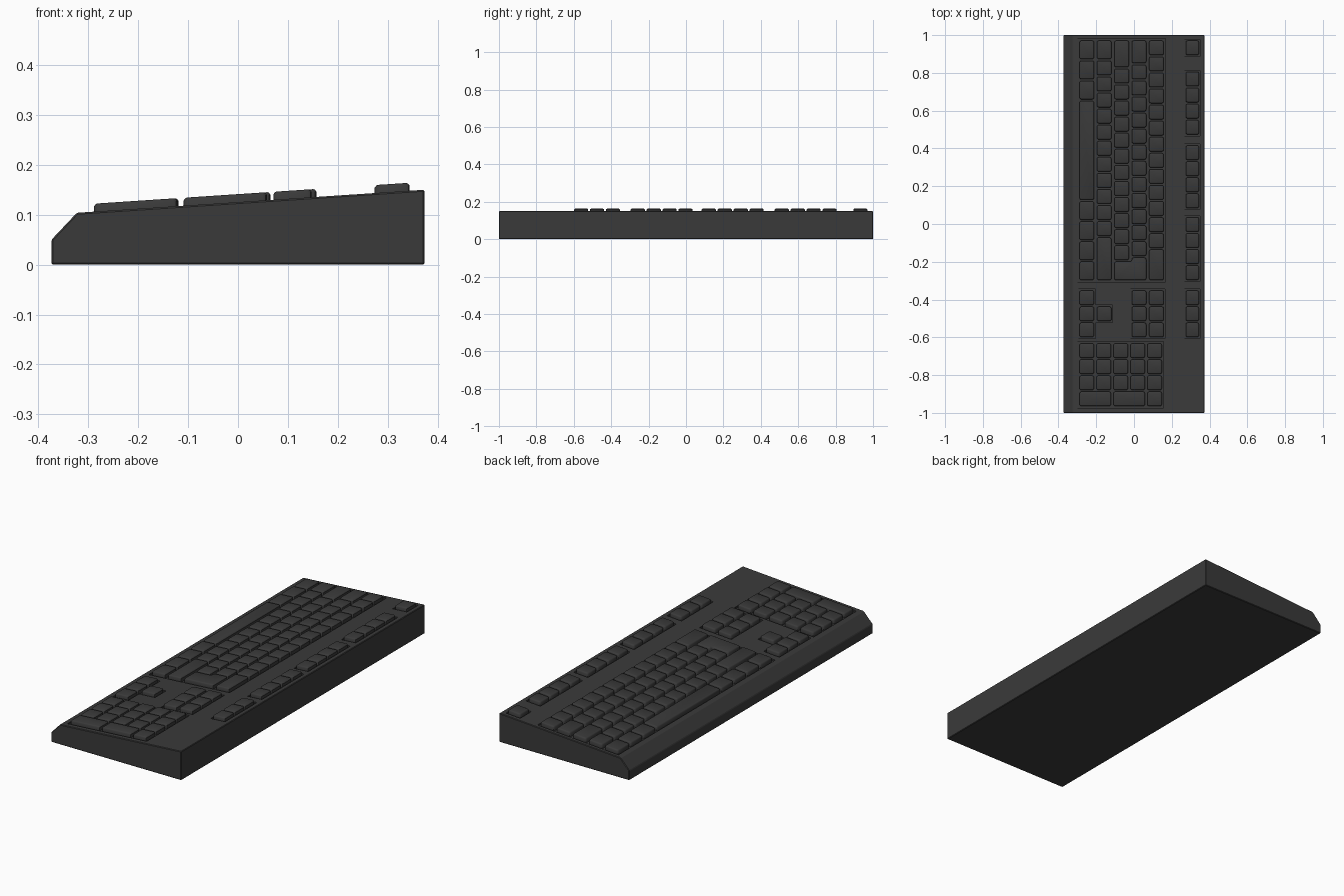
import bpy, bmesh
from math import radians
from mathutils import Vector

if "Cube" in bpy.data.objects:
    bpy.data.objects.remove(bpy.data.objects["Cube"], do_unlink=True)

plastic = bpy.data.materials.new("dark_grey_plastic")
plastic.use_nodes = True
COLOR = (0.042, 0.042, 0.042, 1)
plastic.diffuse_color = COLOR
bsdf = plastic.node_tree.nodes["Principled BSDF"]
bsdf.inputs["Base Color"].default_value = COLOR
bsdf.inputs["Roughness"].default_value = 0.6

U = 0.0851          # one key unit along the board
GAP = 0.009         # space between keys
ROW = 0.0922        # distance between key rows
ROW_A = -0.25       # centre of the row nearest the user
WELL = 0.008        # depth of the recess around the keys


def deck(x):
    """Height of the sloping top surface."""
    return 0.104 + (x + 0.323) * 0.0662


def make_object(name, bm):
    bmesh.ops.recalc_face_normals(bm, faces=bm.faces)
    mesh = bpy.data.meshes.new(name)
    bm.to_mesh(mesh)
    bm.free()
    mesh.materials.append(plastic)
    ob = bpy.data.objects.new(name, mesh)
    bpy.context.collection.objects.link(ob)
    return ob


def activate(ob):
    bpy.ops.object.select_all(action="DESELECT")
    ob.select_set(True)
    bpy.context.view_layer.objects.active = ob


def rect(x0, x1, y0, y1):
    return [(x0, y0), (x1, y0), (x1, y1), (x0, y1)]


def prism(bm, outline, z0, z1):
    """Extrude an outline upwards and return the top face."""
    base = bm.faces.new([bm.verts.new((x, y, z0)) for x, y in outline])
    base.normal_update()
    if base.normal.z < 0:
        base.normal_flip()
    top = bmesh.ops.extrude_discrete_faces(bm, faces=[base])["faces"][0]
    bmesh.ops.translate(bm, verts=top.verts, vec=(0, 0, z1 - z0))
    return top


def lay_on_deck(bm):
    for v in bm.verts:
        v.co.z += deck(v.co.x)


def rounded(outline, r=0.009):
    pts = [Vector(p) for p in outline]
    result = []
    for i, p in enumerate(pts):
        a = (pts[i - 1] - p).normalized() * r
        b = (pts[(i + 1) % len(pts)] - p).normalized() * r
        result += [p + a, p + (a + b) * 0.29, p + b]
    return result


def add_key(bm, outline):
    """One keycap with rounded corners and a softened top rim."""
    top = prism(bm, rounded(outline), -WELL, 0.0105)
    for rise in (0.004, 0.0015):
        bm.normal_update()
        bmesh.ops.inset_region(bm, faces=[top], thickness=0.003, depth=0,
                               use_even_offset=True)
        bmesh.ops.translate(bm, verts=top.verts, vec=(0, 0, rise))


def add_row(bm, x, y, sizes, width=0.077):
    """Row of keys running towards -y; sizes are in key units."""
    for size in sizes:
        end = y - size * U
        add_key(bm, rect(x - width / 2, x + width / 2, end + GAP / 2, y - GAP / 2))
        y = end


def finish_keys(name, bm):
    lay_on_deck(bm)
    ob = make_object(name, bm)
    activate(ob)
    bpy.ops.object.shade_smooth_by_angle(angle=radians(38))


wells = []


def add_well(x0, x1, y0, y1, m=0.006):
    wells.append(rect(x0 - m, x1 + m, y0 - m, y1 + m))


def row_x(i):
    return ROW_A + i * ROW


# Main typing block
TOP = 0.975
bm = bmesh.new()
main_rows = [
    [1.25] * 3 + [6.25] + [1.25] * 4,
    [1.25] + [1] * 11 + [2.75],
    [1.75] + [1] * 12,
    [1.5] + [1] * 12,
    [1] * 13 + [2],
]
for i, sizes in enumerate(main_rows):
    add_row(bm, row_x(i), TOP, sizes)
# L-shaped enter key across two rows
xa, xb, xc = row_x(2) - 0.0385, row_x(3) - 0.0385, row_x(3) + 0.0385
ya, yb, yc = (TOP - n * U for n in (15, 13.75, 13.5))
h = GAP / 2
add_key(bm, [(xa, ya + h), (xc, ya + h), (xc, yc - h), (xb, yc - h),
             (xb, yb - h), (xa, yb - h)])
finish_keys("main_keys", bm)
add_well(row_x(0) - 0.042, row_x(4) + 0.042, TOP - 15 * U, TOP)

# Function row groups
FX = 0.309
bm = bmesh.new()
for start, count in ((TOP, 1), (0.81, 4), (0.42, 4), (0.04, 4), (-0.348, 3)):
    add_row(bm, FX, start, [1] * count, 0.07)
    add_well(FX - 0.038, FX + 0.038, start - count * U, start, 0.003)
finish_keys("function_keys", bm)

# Navigation block and arrow keys
NAV = -0.348
bm = bmesh.new()
for i in (0, 3, 4):
    add_row(bm, row_x(i), NAV, [1] * 3)
add_row(bm, row_x(1), NAV - U, [1])
finish_keys("navigation_and_arrow_keys", bm)
add_well(row_x(3) - 0.042, row_x(4) + 0.042, NAV - 3 * U, NAV, 0.003)
add_well(row_x(0) - 0.042, row_x(0) + 0.042, NAV - 3 * U, NAV, 0.003)
add_well(row_x(0), row_x(1) + 0.042, NAV - 2 * U, NAV - U, 0.003)

# Number pad
PAD, PAD_ROW = -0.628, 0.0898
bm = bmesh.new()
for i in range(5):
    add_row(bm, ROW_A + i * PAD_ROW, PAD, [1] * (4 if i == 4 else 3))
for i in (0.5, 2.5):
    add_row(bm, ROW_A + i * PAD_ROW, PAD - 3 * U, [1], 0.077 + PAD_ROW)
finish_keys("number_pad_keys", bm)
add_well(ROW_A - 0.042, ROW_A + 4 * PAD_ROW + 0.042, PAD - 4 * U, PAD)

# Wedge-shaped case with a chamfered front lip
bm = bmesh.new()
profile = [(-0.374, 0), (-0.374, 0.05), (-0.323, 0.104), (0.374, deck(0.374)), (0.374, 0)]
side = bm.faces.new([bm.verts.new((x, -1, z)) for x, z in profile])
ext = bmesh.ops.extrude_face_region(bm, geom=[side], use_keep_orig=True)["geom"]
bmesh.ops.translate(bm, vec=(0, 2, 0),
                    verts=[g for g in ext if isinstance(g, bmesh.types.BMVert)])
bmesh.ops.recalc_face_normals(bm, faces=bm.faces)
bmesh.ops.bevel(bm, geom=list(bm.edges), offset=0.003, segments=1, affect="EDGES")
case = make_object("case", bm)

# Sink the recesses around the key groups
for outline in wells:
    bm = bmesh.new()
    prism(bm, outline, -WELL, 0.05)
    floor_verts = [v for v in bm.verts if v.co.z < 0]
    if not any(len(f.verts) == 4 and all(v in floor_verts for v in f.verts) for f in bm.faces):
        bmesh.ops.holes_fill(bm, edges=[e for e in bm.edges if e.is_boundary])
    lay_on_deck(bm)
    cutter = make_object("well_cutter", bm)
    cutter.hide_render = True
    cut = case.modifiers.new("well", "BOOLEAN")
    cut.operation, cut.solver, cut.object = "DIFFERENCE", "EXACT", cutter
    activate(case)
    bpy.ops.object.modifier_apply(modifier=cut.name)
    bpy.data.objects.remove(cutter, do_unlink=True)
